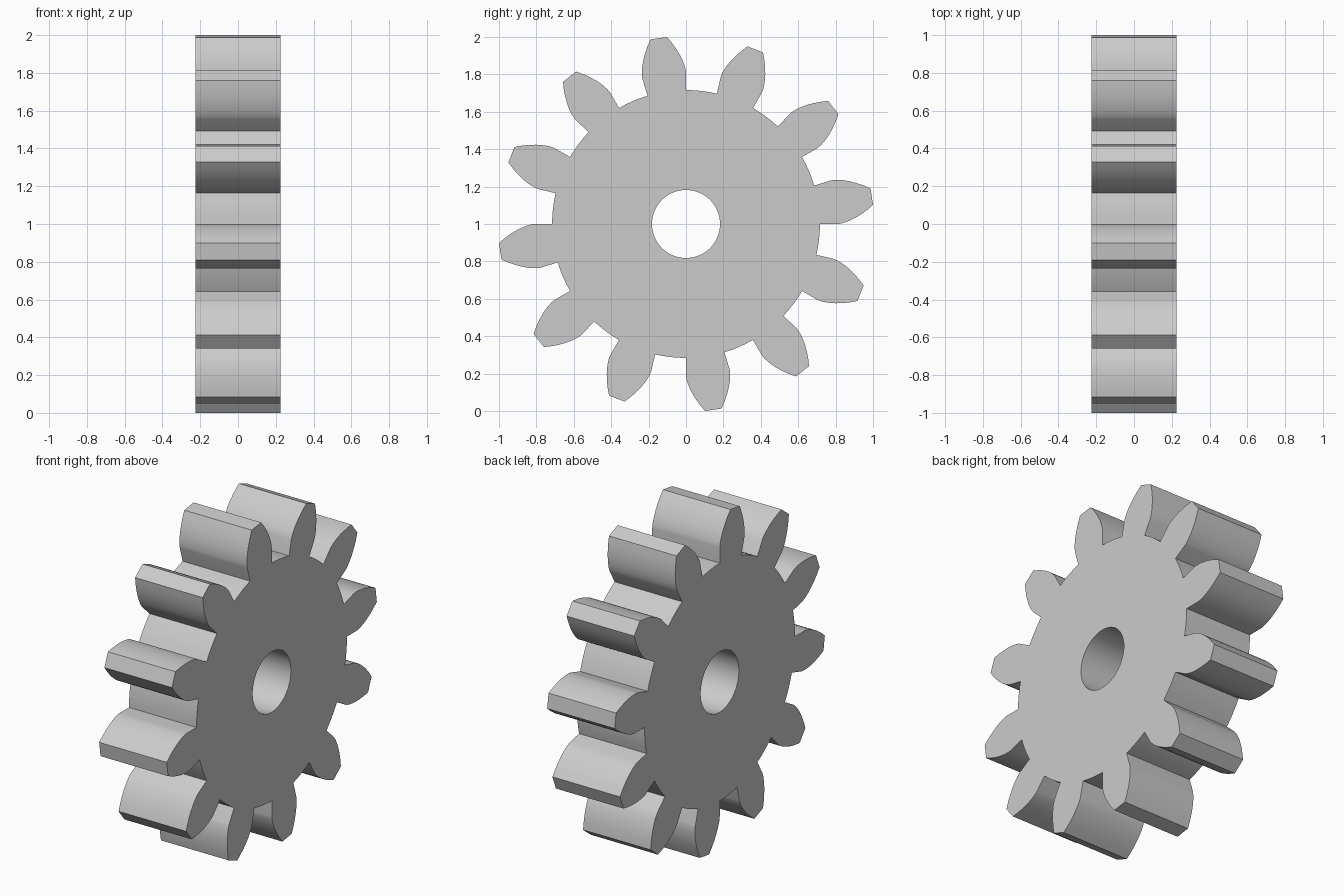
import bpy, bmesh
from math import sin, cos, acos, tan, radians, pi
from mathutils import Vector

if "Cube" in bpy.data.objects:
    bpy.data.objects.remove(bpy.data.objects["Cube"])

TEETH = 12
TIP, BASE, ROOT = 1.005, 0.8096, 0.716
BORE, HALF_WIDTH = 0.182, 0.225
TOOTH_ANGLE = radians(16.7)          # tooth width at the base circle
PITCH = 2 * pi / TEETH
FLANK_STEPS, ROOT_STEPS = 8, 4


def involute(r):
    a = acos(min(1, BASE / r))
    return tan(a) - a


def polar(r, a):
    return Vector((-HALF_WIDTH, r * cos(a), 1 + r * sin(a)))


# One tooth as (radius, angle): radial foot, involute flank, mirrored flank, root arc
radii = [BASE + (TIP - BASE) * (i / FLANK_STEPS) ** 1.5 for i in range(FLANK_STEPS + 1)]
rise = [(ROOT, 0)] + [(r, involute(r)) for r in radii]
fall = [(r, TOOTH_ANGLE - a) for r, a in reversed(rise)]
gap = [(ROOT, TOOTH_ANGLE + (PITCH - TOOTH_ANGLE) * i / ROOT_STEPS) for i in range(1, ROOT_STEPS)]
tooth = rise + fall + gap

outline = [polar(r, a + k * PITCH) for k in range(TEETH) for r, a in tooth]
bore = [polar(BORE, 2 * pi * i / 64) for i in range(64)]

# Fill the profile with its hole, then extrude along x
bm = bmesh.new()
edges = []
for loop in (outline, bore):
    vs = [bm.verts.new(p) for p in loop]
    edges += [bm.edges.new((vs[i - 1], vs[i])) for i in range(len(vs))]
bmesh.ops.triangle_fill(bm, edges=edges, use_beauty=True, normal=(1, 0, 0))
ext = bmesh.ops.extrude_face_region(bm, geom=bm.faces[:], use_keep_orig=True)
moved = [g for g in ext["geom"] if isinstance(g, bmesh.types.BMVert)]
bmesh.ops.translate(bm, verts=moved, vec=(2 * HALF_WIDTH, 0, 0))
bmesh.ops.recalc_face_normals(bm, faces=bm.faces[:])

mesh = bpy.data.meshes.new("spur_gear")
bm.to_mesh(mesh)
bm.free()
gear = bpy.data.objects.new("spur_gear", mesh)
bpy.context.collection.objects.link(gear)

# Smooth flanks and bore, crisp tips and rims
bpy.context.view_layer.objects.active = gear
gear.select_set(True)
bpy.ops.object.shade_smooth_by_angle(angle=radians(30))
